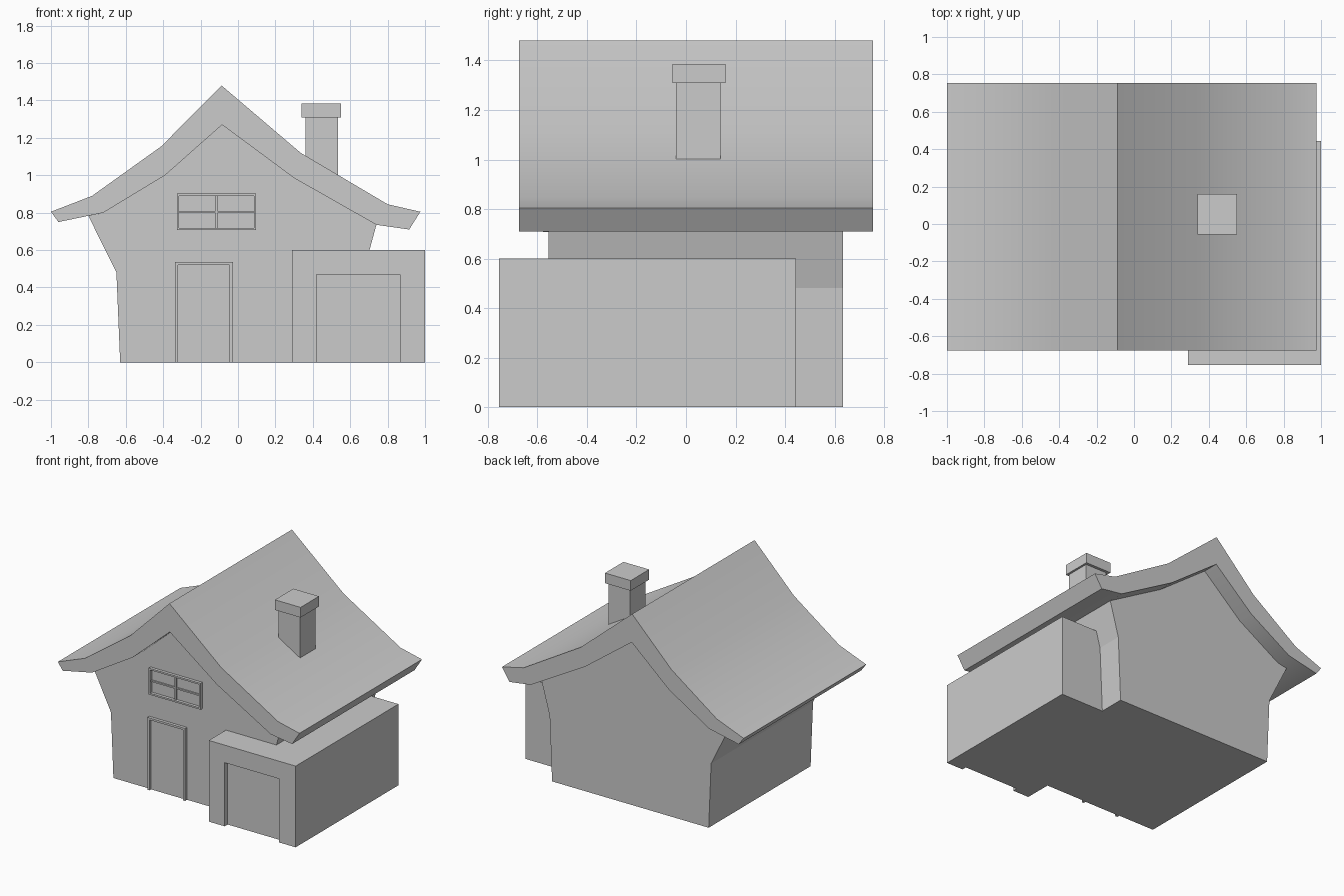
import bpy
import bmesh

if "Cube" in bpy.data.objects:
    bpy.data.objects.remove(bpy.data.objects["Cube"])


def prism(name, profile, y0, y1):
    """Extrude an (x, z) outline from y0 to y1."""
    bm = bmesh.new()
    face = bm.faces.new([bm.verts.new((x, y0, z)) for x, z in profile])
    new = bmesh.ops.extrude_face_region(bm, geom=[face])["geom"]
    verts = [v for v in new if isinstance(v, bmesh.types.BMVert)]
    bmesh.ops.translate(bm, verts=verts, vec=(0, y1 - y0, 0))
    bmesh.ops.recalc_face_normals(bm, faces=bm.faces)
    mesh = bpy.data.meshes.new(name)
    bm.to_mesh(mesh)
    bm.free()
    obj = bpy.data.objects.new(name, mesh)
    bpy.context.collection.objects.link(obj)
    return obj


def box(name, x0, x1, y0, y1, z0, z1):
    return prism(name, [(x0, z0), (x1, z0), (x1, z1), (x0, z1)], y0, y1)


WALL = -0.555    # front wall plane
TRIM = -0.577    # front of the door and window trim

# House walls, flaring out to meet the underside of the roof
prism("house_walls", [
    (-0.63, 0), (0.65, 0), (0.67, 0.48), (0.74, 0.735), (0.30, 0.985),
    (-0.085, 1.27), (-0.39, 1.0), (-0.72, 0.80), (-0.80, 0.783), (-0.65, 0.48),
], WALL, 0.635)

# Thick curved gable roof
roof = prism("roof", [
    (-1.0, 0.805), (-0.78, 0.89), (-0.41, 1.155), (-0.088, 1.48),
    (0.335, 1.12), (0.80, 0.845), (0.975, 0.805),
    (0.915, 0.71), (0.74, 0.735), (0.30, 0.985), (-0.085, 1.27),
    (-0.39, 1.0), (-0.72, 0.80), (-0.96, 0.75),
], -0.675, 0.755)
bpy.context.view_layer.objects.active = roof
roof.select_set(True)
bpy.ops.object.shade_smooth_by_angle(angle=0.5236)
roof.select_set(False)

# Chimney and cap
box("chimney", 0.36, 0.535, -0.04, 0.14, 0.92, 1.31)
box("chimney_cap", 0.34, 0.55, -0.055, 0.16, 1.31, 1.385)

# Garage with a recessed door opening
garage = box("garage", 0.29, 1.0, -0.755, 0.445, 0, 0.6)
cutter = box("garage_door_cutter", 0.42, 0.865, -0.9, -0.72, -0.1, 0.47)
cutter.hide_render = True
cut = garage.modifiers.new("door_recess", 'BOOLEAN')
cut.operation = 'DIFFERENCE'
cut.solver = 'EXACT'
cut.object = cutter
bpy.context.view_layer.objects.active = garage
bpy.ops.object.modifier_apply(modifier=cut.name)
bpy.data.objects.remove(cutter)

# Front door and its frame
prism("door_frame", [
    (-0.337, 0), (-0.32, 0), (-0.32, 0.52), (-0.045, 0.52),
    (-0.045, 0), (-0.028, 0), (-0.028, 0.535), (-0.337, 0.535),
], TRIM, WALL)
box("door", -0.32, -0.045, WALL - 0.003, WALL, 0, 0.52)

# Window frame rails, stiles and glazing bars
for side, x in (("left", -0.327), ("right", 0.085)):
    box(f"window_stile_{side}", x, x + 0.012, TRIM, WALL, 0.707, 0.902)
for side, z in (("bottom", 0.707), ("top", 0.89)):
    box(f"window_rail_{side}", -0.315, 0.085, TRIM, WALL, z, z + 0.012)
box("window_bar_upright", -0.121, -0.109, WALL - 0.012, WALL, 0.719, 0.89)
box("window_bar_level", -0.315, 0.085, WALL - 0.01, WALL, 0.799, 0.81)
